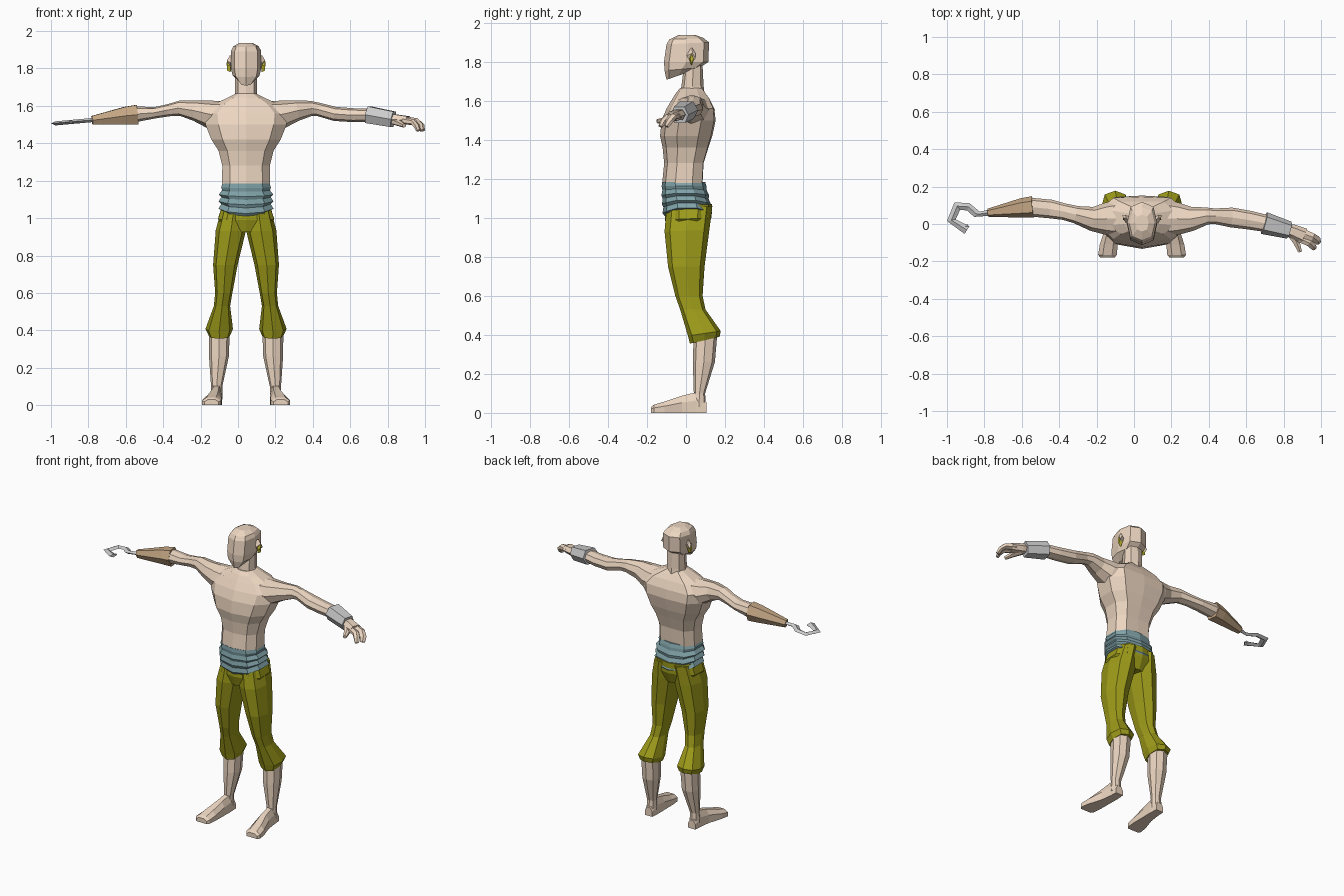
import bpy, bmesh, math
from mathutils import Vector

C = 0.043  # x of the body's mirror plane


def material(name, col):
    m = bpy.data.materials.new(name)
    m.diffuse_color = (*col, 1)
    return m


SKIN = material("skin", (0.84, 0.67, 0.53))
CLOTH = material("olive_cloth", (0.34, 0.33, 0.01))
TEAL = material("teal_cloth", (0.22, 0.37, 0.40))
LEATHER = material("leather", (0.55, 0.38, 0.23))
GOLD = material("gold", (0.62, 0.56, 0.03))


def section(n, e, turn=0.0):
    """Superellipse section filling -1..1, first point at the front."""
    pts = []
    for i in range(n):
        a = -math.pi / 2 + 2 * math.pi * (i + turn) / n
        c, s = math.cos(a), math.sin(a)
        pts.append((math.copysign(abs(c) ** (2 / e), c), math.copysign(abs(s) ** (2 / e), s)))
    mx, my = max(abs(p[0]) for p in pts), max(abs(p[1]) for p in pts)
    return [(x / mx, y / my) for x, y in pts]


def skin_rings(name, rings, mat):
    """Bridge equal rings and close both ends."""
    bm = bmesh.new()
    vs = [[bm.verts.new(p) for p in r] for r in rings]
    n = len(vs[0])
    for a, b in zip(vs, vs[1:]):
        for i in range(n):
            j = (i + 1) % n
            bm.faces.new((a[i], a[j], b[j], b[i]))
    bm.faces.new(vs[0])
    bm.faces.new(vs[-1])
    bmesh.ops.recalc_face_normals(bm, faces=bm.faces)
    me = bpy.data.meshes.new(name)
    bm.to_mesh(me)
    bm.free()
    ob = bpy.data.objects.new(name, me)
    bpy.context.collection.objects.link(ob)
    if mat:
        me.materials.append(mat)
    return ob


def stack(name, rings, mat, n=8, e=2.4, cx=C, turn=0.0, spine=0.0):
    """Rings (dx, half width, y front, y back, z front, z back, droop)."""
    out = []
    for r in rings:
        dx, hx, yf, yb, zf, zb = r[:6]
        droop = r[6] if len(r) > 6 else 0
        ring = []
        for i, (u, v) in enumerate(section(n, e, turn)):
            t = (v + 1) / 2
            y = yf + (yb - yf) * t - (spine if i == n // 2 else 0)
            ring.append((cx + dx + u * hx, y, zf + (zb - zf) * t - droop * v * v))
        out.append(ring)
    return skin_rings(name, out, mat)


def tube(name, path, mat, n=6, e=2.2, turn=0.0):
    """Rings (x, y, z, half width, half height) square to the path."""
    P = [Vector(p[:3]) for p in path]
    out = []
    for i, p in enumerate(path):
        d = (P[min(i + 1, len(P) - 1)] - P[max(i - 1, 0)]).normalized()
        side = d.cross(Vector((0, 0, 1))).normalized()
        up = side.cross(d)
        out.append([P[i] + side * u * p[3] + up * v * p[4] for u, v in section(n, e, turn)])
    return skin_rings(name, out, mat)


# Torso, neck and head
torso = [(.125, -.11, .10, 1.12), (.128, -.122, .10, 1.18), (.127, -.112, .105, 1.28),
         (.147, -.12, .13, 1.36), (.185, -.133, .15, 1.42), (.217, -.125, .167, 1.50),
         (.225, -.10, .16, 1.56), (.17, -.07, .135, 1.61), (.10, -.05, .11, 1.643),
         (.055, -.03, .09, 1.665)]
stack("torso", [(0, *r, r[3]) for r in torso], SKIN, n=10, e=2.5, spine=.015)
stack("neck", [(0, .062, -.05, .10, 1.58, 1.6), (0, .058, -.025, .09, 1.665, 1.68),
               (0, .058, -.01, .085, 1.78, 1.78)], SKIN, n=8)
stack("head", [(0, .032, -.10, .02, 1.708, 1.75), (0, .072, -.11, .07, 1.755, 1.77),
               (0, .081, -.113, .115, 1.80, 1.80), (0, .08, -.10, .118, 1.89, 1.90),
               (0, .068, -.085, .09, 1.915, 1.922), (0, .035, -.04, .05, 1.937, 1.937)],
      SKIN, n=8, e=2.6)

# Sash: zigzag folds that droop at front and back
folds = [(.126, 1.185), (.133, 1.165), (.128, 1.15), (.146, 1.128), (.132, 1.115),
         (.147, 1.093), (.132, 1.08), (.147, 1.055), (.125, 1.045)]
stack("sash", [(0, h, -.125 + .013 * i / 8 - (h - .13) * .4, .10 + .03 * i / 8 + (h - .13) * .5,
                z, z, .035 * i / 8) for i, (h, z) in enumerate(folds)], TEAL, n=10, e=2.5)

# Trousers seat
stack("trouser_seat", [(0, .128, -.105, .133, 1.06, 1.07), (0, .15, -.108, .13, .99, 1.0),
                       (0, .09, -.09, .10, .925, .925)], CLOTH, n=10, e=2.6)

for s, side in ((1, "left"), (-1, "right")):
    # Trouser leg: inner and outer x, y front, y back, z front, z back
    leg = [(.0, .13, -.10, .135, 1.05, 1.06), (.0, .162, -.11, .12, .93, .94),
           (.045, .176, -.092, .095, .75, .75), (.073, .165, -.055, .085, .60, .60),
           (.085, .172, -.03, .10, .53, .53), (.07, .217, .01, .178, .395, .42),
           (.085, .20, .02, .172, .355, .39)]
    stack(f"trouser_leg_{side}", [(s * (a + b) / 2, (b - a) / 2, *r) for a, b, *r in leg],
          CLOTH, n=8, e=2.5)
    # Bare shin and foot
    shin = [(.086, .20, .04, .162, .42, .42), (.092, .198, .035, .148, .26, .26),
            (.127, .187, .04, .098, .10, .10), (.127, .19, .03, .103, .03, .03)]
    stack(f"shin_{side}", [(s * (a + b) / 2, (b - a) / 2, *r) for a, b, *r in shin],
          SKIN, n=8, e=2.3)
    foot = [(.104, .158, .026, .0, .055), (.05, .158, .030, .0, .105), (-.02, .163, .034, .0, .088),
            (-.11, .178, .048, .0, .058), (-.165, .185, .050, .0, .042), (-.18, .185, .038, .0, .03)]
    skin_rings(f"foot_{side}",
               [[(C + s * (x + u * h), y, z) for u, z in
                 ((-1, lo), (1, lo), (1, lo + (hi - lo) * .6), (.5, hi), (-.5, hi),
                  (-1, lo + (hi - lo) * .6))] for y, x, h, lo, hi in foot], SKIN)
    # Ear and earring
    tube(f"ear_{side}", [(C + s * .072, .02, 1.83, .022, .035), (C + s * .095, .04, 1.845, .01, .03)],
         SKIN, n=4)
    tube(f"earring_{side}", [(C + s * .082, .028, 1.815, .013, .035),
                             (C + s * .102, .03, 1.815, .008, .026)], GOLD, n=4)

# Arms share the shoulder shape
shoulder = [(.12, .03, 1.548, .10, .078), (.20, .028, 1.556, .085, .073),
            (.27, .028, 1.575, .064, .056)]
tube("left_arm", [(C + r[0], *r[1:]) for r in shoulder] +
     [(.39, .043, 1.586, .046, .041), (.43, .042, 1.581, .041, .036), (.52, .035, 1.557, .053, .038),
      (.62, .02, 1.55, .05, .037), (.72, .0, 1.55, .045, .035)], SKIN, n=8)
tube("right_arm", [(C - r[0], *r[1:]) for r in shoulder] +
     [(-.31, .05, 1.588, .047, .041), (-.37, .065, 1.577, .044, .033),
      (-.445, .08, 1.563, .05, .03), (-.56, .091, 1.555, .05, .044)], SKIN, n=8)

# Wrist cuff and hand
tube("wrist_cuff", [(.695, .005, 1.553, .06, .045), (.83, -.033, 1.528, .047, .042)],
     None, n=6, e=2.6, turn=.5)
tube("palm", [(.80, -.027, 1.533, .03, .024), (.85, -.04, 1.527, .038, .026),
              (.91, -.065, 1.522, .042, .022)], SKIN, n=6, turn=.5)
fingers = {"outer_fingers": [(.89, -.045, 1.523, .024, .02), (.955, -.07, 1.518, .021, .017),
                             (.978, -.085, 1.495, .02, .015), (.985, -.10, 1.468, .014, .011)],
           "inner_fingers": [(.885, -.078, 1.52, .02, .019), (.935, -.10, 1.513, .018, .016),
                             (.955, -.118, 1.493, .017, .014), (.965, -.13, 1.468, .012, .01)],
           "thumb": [(.84, -.05, 1.515, .022, .018), (.868, -.095, 1.505, .018, .016),
                     (.888, -.148, 1.495, .01, .011)]}
for name, path in fingers.items():
    tube(name, path, SKIN, n=6)

# Leather forearm sleeve and its metal hook
tube("forearm_sleeve", [(-.54, .092, 1.553, .057, .052), (-.60, .086, 1.548, .052, .047),
                        (-.78, .06, 1.523, .022, .023)], LEATHER, n=6, turn=.5)
outer = [(-.77, .078), (-.825, .066), (-.88, .112), (-.96, .115), (-1.0, .016), (-.906, -.053)]
inner = [(-.77, .044), (-.855, .038), (-.892, .072), (-.93, .076), (-.953, .025), (-.88, -.012)]
rings = []
for (ax, ay), (bx, by) in zip(outer, inner):
    mx, my = (ax + bx) / 2, (ay + by) / 2
    z = 1.525 + (mx + .77) * .09
    rings.append([(ax, ay, z), (mx, my, z + .011), (bx, by, z), (mx, my, z - .011)])
skin_rings("hook", rings, None)
# Hook barb
tube("hook_barb", [(-.925, -.02, 1.51, .022, .009), (-.887, -.008, 1.513, .008, .006)], None, n=4)
